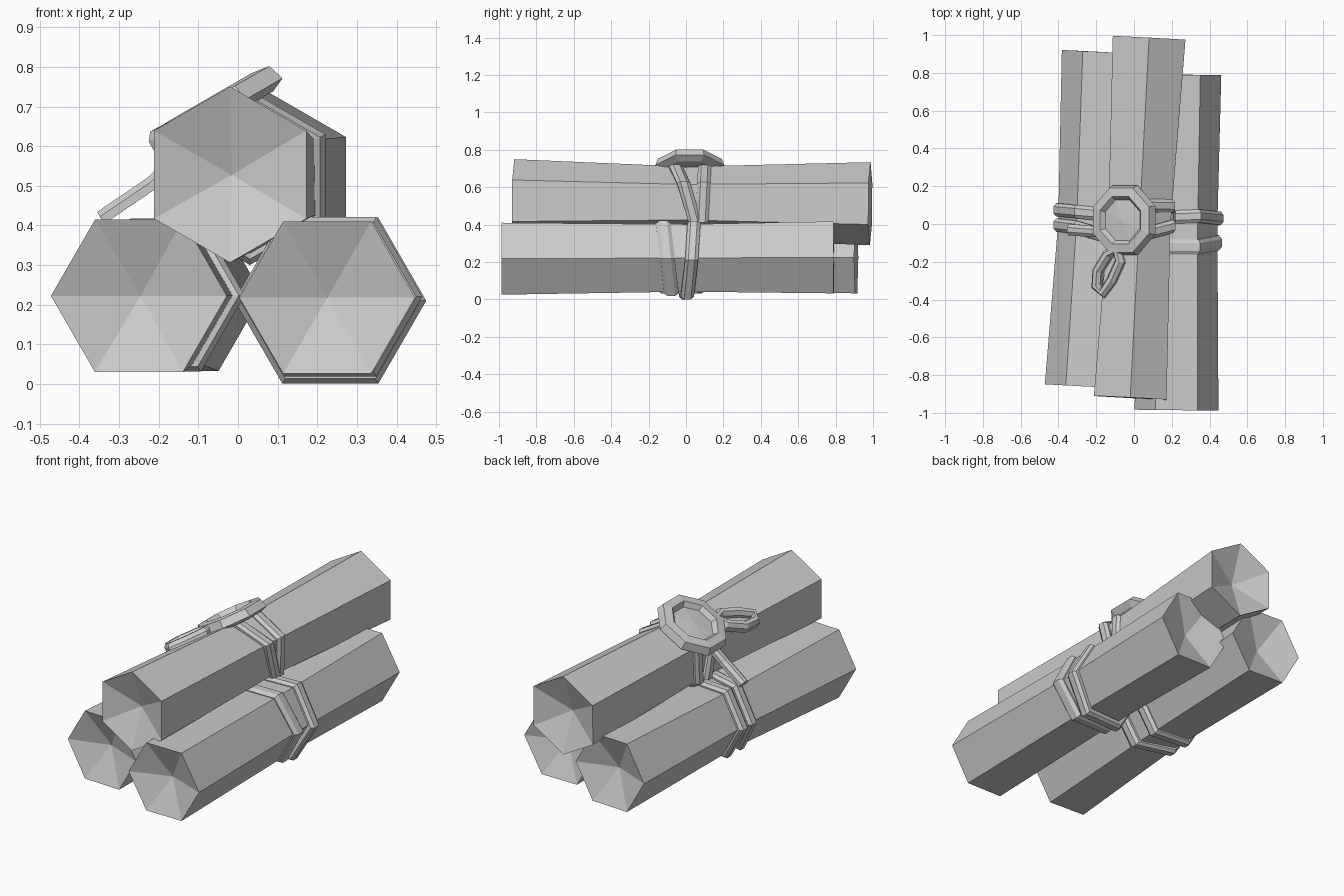
import bpy, bmesh
from math import sin, cos, pi, radians
from mathutils import Vector

if "Cube" in bpy.data.objects:
    bpy.data.objects.remove(bpy.data.objects["Cube"])


def make_object(name, bm):
    bmesh.ops.recalc_face_normals(bm, faces=bm.faces)
    mesh = bpy.data.meshes.new(name)
    bm.to_mesh(mesh)
    bm.free()
    obj = bpy.data.objects.new(name, mesh)
    bpy.context.collection.objects.link(obj)
    return obj


def bridge(bm, a, b):
    n = len(a)
    for i in range(n):
        bm.faces.new((a[i], a[(i + 1) % n], b[(i + 1) % n], b[i]))


def fan(bm, ring, tip):
    v = bm.verts.new(tip)
    for i in range(len(ring)):
        bm.faces.new((ring[i], ring[(i + 1) % len(ring)], v))


def scroll(name, front, back, r_end, r_mid, turn):
    """Six-sided roll, pinched where it is tied, with hollow cone ends."""
    front, back = Vector(front), Vector(back)
    axis = (back - front).normalized()
    bm = bmesh.new()
    rings = []
    for t, r in ((0, r_end), (-front.y / (back.y - front.y), r_mid), (1, r_end)):
        c = front.lerp(back, t)
        ring = []
        for i in range(6):
            a = radians(turn + 60 * i)
            d = Vector((cos(a) * r, 0, sin(a) * r))
            d.y = -(d.x * axis.x + d.z * axis.z) / axis.y
            ring.append(bm.verts.new(c + d))
        rings.append(ring)
    bridge(bm, rings[0], rings[1])
    bridge(bm, rings[1], rings[2])
    fan(bm, rings[0], front + axis * 0.08)
    fan(bm, rings[2], back - axis * 0.08)
    return make_object(name, bm)


def tie(name, cx, cz, y0, r, turn, tilt_x, tilt_z, half=0.035):
    """Six-sided band with a bevelled section; tilts shift y around the roll."""
    bm = bmesh.new()
    loops = []
    for dr, dy in ((-0.04, -half), (-0.015, -half), (0, -half * 0.5),
                   (0, half * 0.5), (-0.015, half), (-0.04, half)):
        loop = []
        for i in range(6):
            a = radians(turn + 60 * i)
            loop.append(bm.verts.new((cx + cos(a) * (r + dr),
                                      y0 + dy + tilt_x * cos(a) + tilt_z * sin(a),
                                      cz + sin(a) * (r + dr))))
        loops.append(loop)
    for i in range(6):
        bridge(bm, loops[i], loops[(i + 1) % 6])
    return make_object(name, bm)


def strand(name, points, up, width, height, closed):
    """Ribbon-like cord with a bevelled top, swept along points."""
    bm = bmesh.new()
    pts = [Vector(p) for p in points]
    n = len(pts)
    loops = []
    for i, p in enumerate(pts):
        prev = pts[i - 1] if closed or i else p
        nxt = pts[(i + 1) % n] if closed or i < n - 1 else p
        side = (nxt - prev).normalized().cross(up).normalized()
        loops.append([bm.verts.new(p + side * s * width + up * h * height)
                      for s, h in ((-.5, -.5), (-.5, .1), (-.2, .5), (.2, .5), (.5, .1), (.5, -.5))])
    for i in range(n if closed else n - 1):
        bridge(bm, loops[i], loops[(i + 1) % n])
    if not closed:
        bm.faces.new(loops[0])
        bm.faces.new(loops[-1])
    return make_object(name, bm)


# Three rolls stacked in a pyramid
scroll("left_scroll", (-0.25, -0.86, 0.222), (-0.16, 0.91, 0.225), 0.222, 0.195, 0)
scroll("right_scroll", (0.225, -0.985, 0.218), (0.24, 0.79, 0.225), 0.222, 0.208, 0)
scroll("top_scroll", (-0.02, -0.92, 0.528), (0.08, 0.985, 0.512), 0.222, 0.19, 90)

# Pairs of cord bands around each roll
tie("left_tie_back", -0.205, 0.223, 0.055, 0.222, 0, -0.02, 0.0)
tie("left_tie_front", -0.205, 0.223, -0.065, 0.222, 0, -0.06, 0.02)
tie("right_tie_back", 0.233, 0.21, 0.02, 0.242, 0, 0.01, 0.02)
tie("right_tie_front", 0.233, 0.22, -0.1, 0.232, 0, 0.0, -0.025, 0.04)
tie("top_tie_back", 0.03, 0.52, 0.09, 0.216, 90, 0.0, 0.01)
tie("top_tie_front", 0.03, 0.52, 0.0, 0.22, 90, 0.02, -0.06)

# Wax seal: dished octagonal disc lying on the upper left face
slope = Vector((0.866, 0, 0.5))
normal = Vector((-0.5, 0, 0.866))
base = Vector((-0.045, 0.02, 0.675))
bm = bmesh.new()
rings = []
for r, h in ((0.16, -0.012), (0.2, 0.005), (0.185, 0.048), (0.135, 0.055), (0.115, 0.03)):
    rings.append([bm.verts.new(base + normal * h + slope * (r * cos(a)) + Vector((0, r * sin(a), 0)))
                  for a in [pi / 8 + pi / 4 * i for i in range(8)]])
for a, b in zip(rings, rings[1:]):
    bridge(bm, a, b)
fan(bm, rings[0], base - normal * 0.012)
fan(bm, rings[-1], base + normal * 0.04)
make_object("wax_seal", bm)

# Bow loop beside the seal, in the same plane
outline = [(-0.09, -0.14), (-0.075, -0.2), (-0.12, -0.3), (-0.165, -0.365),
           (-0.2, -0.33), (-0.195, -0.25), (-0.14, -0.16)]
strand("bow_loop", [(x, y, 0.695 + 0.5 * (x + 0.05)) for x, y in outline],
       normal, 0.055, 0.05, True)

# Cord tail from the seal down to the left roll
strand("cord_tail", [(-0.13, -0.03, 0.59), (-0.22, -0.04, 0.505), (-0.345, -0.03, 0.42)],
       Vector((-0.55, 0, 0.83)).normalized(), 0.06, 0.035, False)
